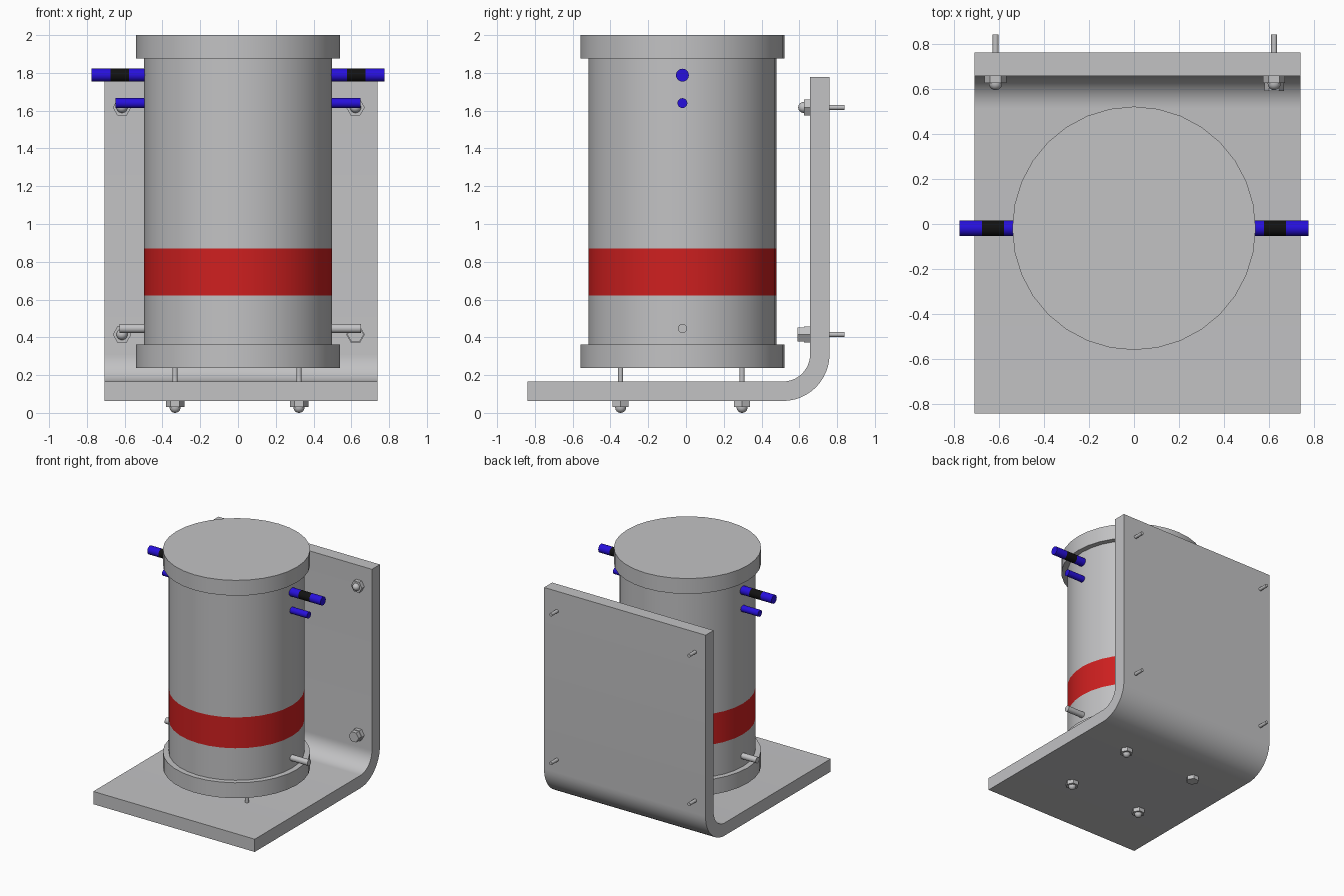
import bpy, bmesh, math
from mathutils import Vector

if "Cube" in bpy.data.objects:
    bpy.data.objects.remove(bpy.data.objects["Cube"])


def material(name, r, g, b):
    m = bpy.data.materials.new(name)
    m.diffuse_color = (r, g, b, 1)
    m.use_nodes = True
    m.node_tree.nodes["Principled BSDF"].inputs["Base Color"].default_value = m.diffuse_color
    return m


GREY = material("light grey", 0.54, 0.54, 0.55)
RED = material("red", 0.62, 0.014, 0.014)
BLUE = material("blue", 0.02, 0.005, 0.72)
BLACK = material("black", 0.006, 0.006, 0.006)
CY = -0.019  # y of the canister axis


def finish(name, bm, mats, smooth=True):
    bmesh.ops.recalc_face_normals(bm, faces=bm.faces)
    me = bpy.data.meshes.new(name)
    bm.to_mesh(me)
    bm.free()
    ob = bpy.data.objects.new(name, me)
    bpy.context.collection.objects.link(ob)
    for m in mats:
        me.materials.append(m)
    if smooth:
        bpy.ops.object.select_all(action='DESELECT')
        ob.select_set(True)
        bpy.context.view_layer.objects.active = ob
        bpy.ops.object.shade_smooth_by_angle(angle=math.radians(35))
    return ob


def turned(name, origin, axis, profile, mats=(GREY,), sides=32, bands=None, smooth=True):
    """Lathe (distance, radius) pairs along an axis; bands = material per segment."""
    bm = bmesh.new()
    o, d = Vector(origin), Vector(axis).normalized()
    u = Vector((1, 0, 0)) if abs(d.x) < 0.5 else Vector((0, 1, 0))
    v = d.cross(u)
    rings = []
    for t, r in profile:
        rings.append([bm.verts.new(o + d * t + r * (math.cos(a) * u + math.sin(a) * v))
                      for a in (2 * math.pi * i / sides for i in range(sides))])
    for k in range(len(rings) - 1):
        for i in range(sides):
            j = (i + 1) % sides
            f = bm.faces.new((rings[k][i], rings[k][j], rings[k + 1][j], rings[k + 1][i]))
            f.material_index = bands[k] if bands else 0
    bm.faces.new(rings[0])
    bm.faces.new(rings[-1])
    return finish(name, bm, mats, smooth)


# canister: striped body and two end caps
turned("canister_body", (0, CY, 0), (0, 0, 1),
       [(0.30, 0.497), (0.622, 0.497), (0.871, 0.497), (1.94, 0.497)],
       (GREY, RED), bands=(0, 1, 0))
for name, z0, z1 in (("bottom_cap", 0.238, 0.363), ("top_cap", 1.876, 2.0)):
    turned(name, (0, CY, 0), (0, 0, 1), [(z0, 0.54), (z1, 0.54)])

# side pipes, mirrored left and right
for side, s in (("left", -1), ("right", 1)):
    turned(side + "_upper_pipe", (0, CY, 1.788), (s, 0, 0),
           [(0.45, 0.034), (0.576, 0.034), (0.675, 0.034), (0.775, 0.034)],
           (BLUE, BLACK), bands=(0, 1, 0))
    turned(side + "_lower_pipe", (0, CY, 1.64), (s, 0, 0), [(0.45, 0.026), (0.648, 0.026)], (BLUE,))
    turned(side + "_drain_pipe", (0, CY, 0.447), (s, 0, 0),
           [(0.45, 0.024), (0.627 if s < 0 else 0.65, 0.024)])

# bent bracket plate: L profile with a rounded corner, extruded along x
cy, cz, n = 0.513, 0.310, 12
arc = [(-math.pi / 2 + math.pi / 2 * i / n) for i in range(n + 1)]
outer = [(-0.84, 0.063)] + [(cy + 0.247 * math.cos(a), cz + 0.247 * math.sin(a)) for a in arc] + [(0.76, 1.777)]
inner = [(-0.84, 0.166)] + [(cy + 0.144 * math.cos(a), cz + 0.144 * math.sin(a)) for a in arc] + [(0.657, 1.777)]
bm = bmesh.new()
face = bm.faces.new([bm.verts.new((-0.707, y, z)) for y, z in outer + inner[::-1]])
ext = bmesh.ops.extrude_face_region(bm, geom=[face])
bmesh.ops.translate(bm, vec=(1.445, 0, 0),
                    verts=[e for e in ext["geom"] if isinstance(e, bmesh.types.BMVert)])
finish("bracket_plate", bm, (GREY,))


def bolt(name, surface, axis, back, dome=True, head=False):
    """Nut sitting on a surface, with a threaded rod running back through the plate."""
    turned(name + "_nut", surface, axis, [(-0.002, 0.049), (0.032, 0.049)], sides=6, smooth=False)
    turned(name + "_rod", surface, axis, [(-back, 0.0135), (0.01, 0.0135)], sides=16)
    if dome:
        pts = [(0.025, 0.029)] + [(0.034 + 0.029 * math.sin(a), 0.029 * math.cos(a))
                                  for a in (math.radians(15 * i) for i in range(6))] + [(0.063, 0.001)]
        turned(name + "_dome", surface, axis, pts, sides=20)
    if head:
        turned(name + "_head", surface, axis, [(0.02, 0.044), (0.067, 0.044)], sides=6, smooth=False)


# four feet bolts under the base, four wall bolts in the upright
for x in (-0.333, 0.323):
    for y in (-0.346, 0.297):
        bolt("foot_bolt", (x, y, 0.063), (0, 0, -1), 0.20, dome=not (x < 0 < y))
for x in (-0.614, 0.622):
    for z in (0.415, 1.617):
        plain = x > 0 and z < 1
        bolt("wall_bolt", (x, 0.657, z), (0, -1, 0), 0.183, dome=not plain, head=plain)
